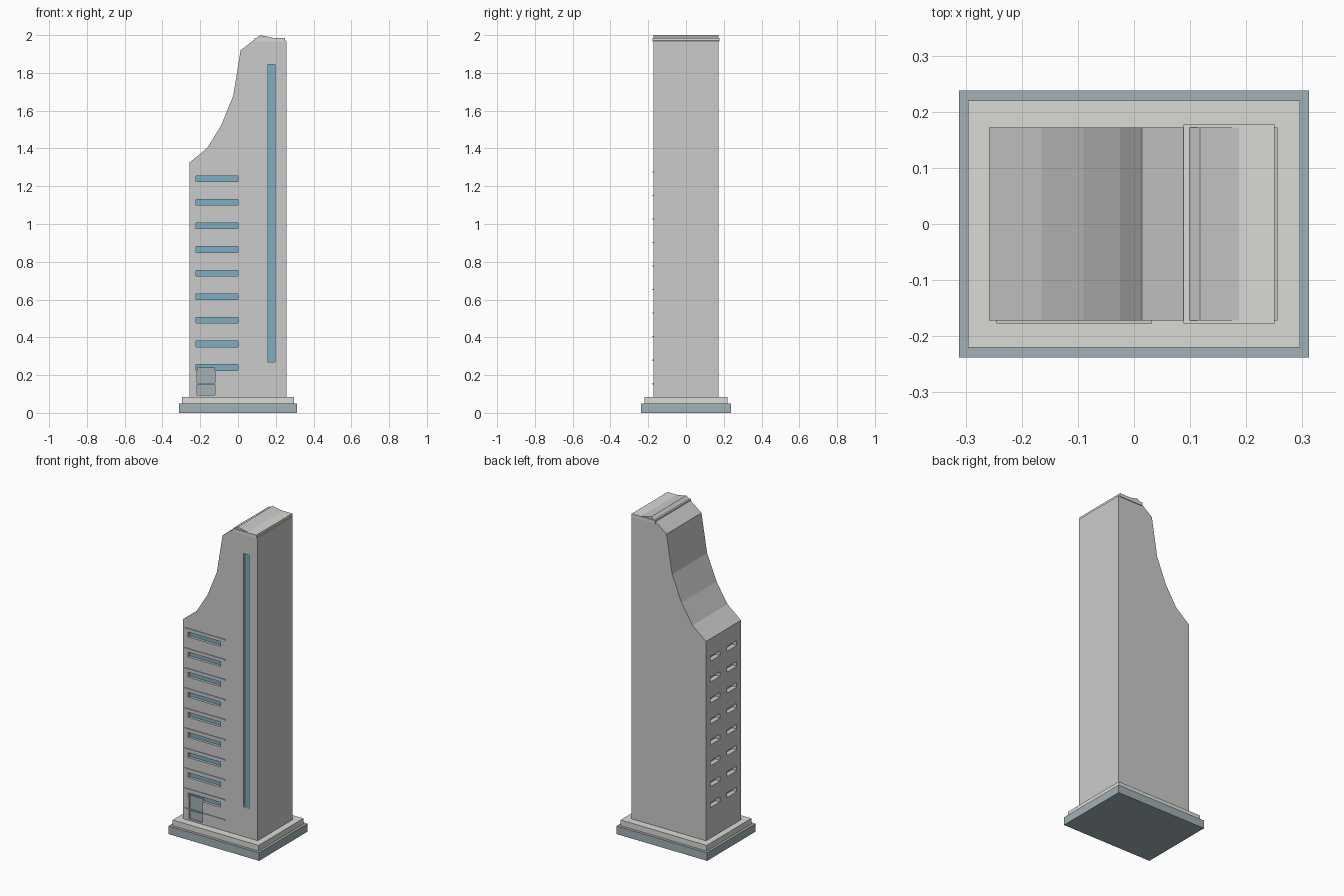
import bpy, bmesh

if "Cube" in bpy.data.objects:
    bpy.data.objects.remove(bpy.data.objects["Cube"])


def material(name, rgb):
    m = bpy.data.materials.new(name)
    m.diffuse_color = (*rgb, 1)
    m.use_nodes = True
    m.node_tree.nodes["Principled BSDF"].inputs["Base Color"].default_value = m.diffuse_color
    return m


CONCRETE = material("concrete", (0.60, 0.63, 0.62))
STONE = material("pale_stone", (0.70, 0.70, 0.66))
SLATE = material("slate", (0.36, 0.44, 0.46))
GLASS = material("glass", (0.20, 0.43, 0.56))


def finish(name, bm, mat=None):
    bmesh.ops.recalc_face_normals(bm, faces=bm.faces)
    me = bpy.data.meshes.new(name)
    bm.to_mesh(me)
    bm.free()
    ob = bpy.data.objects.new(name, me)
    bpy.context.collection.objects.link(ob)
    if mat:
        me.materials.append(mat)
    return ob


def boxes(name, extents, mat=None):
    """One object made of boxes given as (x0, x1, y0, y1, z0, z1)."""
    bm = bmesh.new()
    for x0, x1, y0, y1, z0, z1 in extents:
        for v in bmesh.ops.create_cube(bm, size=1)["verts"]:
            v.co = (x1 if v.co.x > 0 else x0,
                    y1 if v.co.y > 0 else y0,
                    z1 if v.co.z > 0 else z0)
    return finish(name, bm, mat)


def cut(target, cutter):
    cutter.hide_render = True
    mod = target.modifiers.new("cut", "BOOLEAN")
    mod.operation = "DIFFERENCE"
    mod.solver = "EXACT"
    mod.object = cutter
    bpy.context.view_layer.objects.active = target
    bpy.ops.object.modifier_apply(modifier=mod.name)
    bpy.data.objects.remove(cutter)


FRONT = -0.172
BACK = 0.172
LEFT = -0.258

# Stepped base
boxes("base_slab", [(-0.312, 0.312, -0.238, 0.238, 0, 0.05)], SLATE)
boxes("plinth", [(-0.296, 0.296, -0.22, 0.22, 0.05, 0.085)], STONE)

# Tower body: side profile with the swept shoulder, extruded front to back
profile = [(LEFT, 0.085), (0.256, 0.085), (0.256, 1.97), (0.118, 2.0),
           (0.014, 1.92), (-0.025, 1.68), (-0.09, 1.52), (-0.165, 1.40),
           (LEFT, 1.325)]
bm = bmesh.new()
face = bm.faces.new([bm.verts.new((x, FRONT, z)) for x, z in profile])
new = bmesh.ops.extrude_face_region(bm, geom=[face])["geom"]
bmesh.ops.translate(bm, vec=(0, BACK - FRONT, 0),
                    verts=[g for g in new if isinstance(g, bmesh.types.BMVert)])
tower = finish("tower", bm, CONCRETE)

# Recesses: front strips, tall slot, and paired slits on the left side
openings = [(-0.222, 0.0, 1.225 - 0.125 * i, 1.255 - 0.125 * i) for i in range(9)]
openings.append((0.158, 0.196, 0.27, 1.845))
recesses = [(x0, x1, FRONT - 0.05, FRONT + 0.02, z0, z1) for x0, x1, z0, z1 in openings]
for i in range(8):
    z = 0.29 + 0.13 * i
    for y in (-0.083, 0.083):
        recesses.append((LEFT - 0.05, LEFT + 0.03, y - 0.047, y + 0.047, z - 0.015, z + 0.015))
cut(tower, boxes("recess_cutter", recesses))
cut(tower, boxes("door_cutter", [(-0.217, -0.123, FRONT - 0.05, FRONT + 0.015, 0.095, 0.24)]))

# Glass at the back of the front recesses, and the entrance door
boxes("window_glass", [(x0, x1, FRONT + 0.016, FRONT + 0.024, z0, z1)
                       for x0, x1, z0, z1 in openings], GLASS)
boxes("door", [(-0.217, -0.123, FRONT + 0.008, FRONT + 0.02, 0.095, 0.24)], SLATE)

# Thin floor ledges across the front
boxes("floor_ledges", [(-0.245, 0.032, FRONT - 0.005, FRONT + 0.004, z - 0.003, z + 0.003)
                       for z in (1.275 - 0.1245 * i for i in range(10))], CONCRETE)

# Flat roof cap poking through the sloped crown
boxes("roof_cap", [(0.088, 0.25, -0.177, 0.177, 1.965, 1.985)], STONE)
